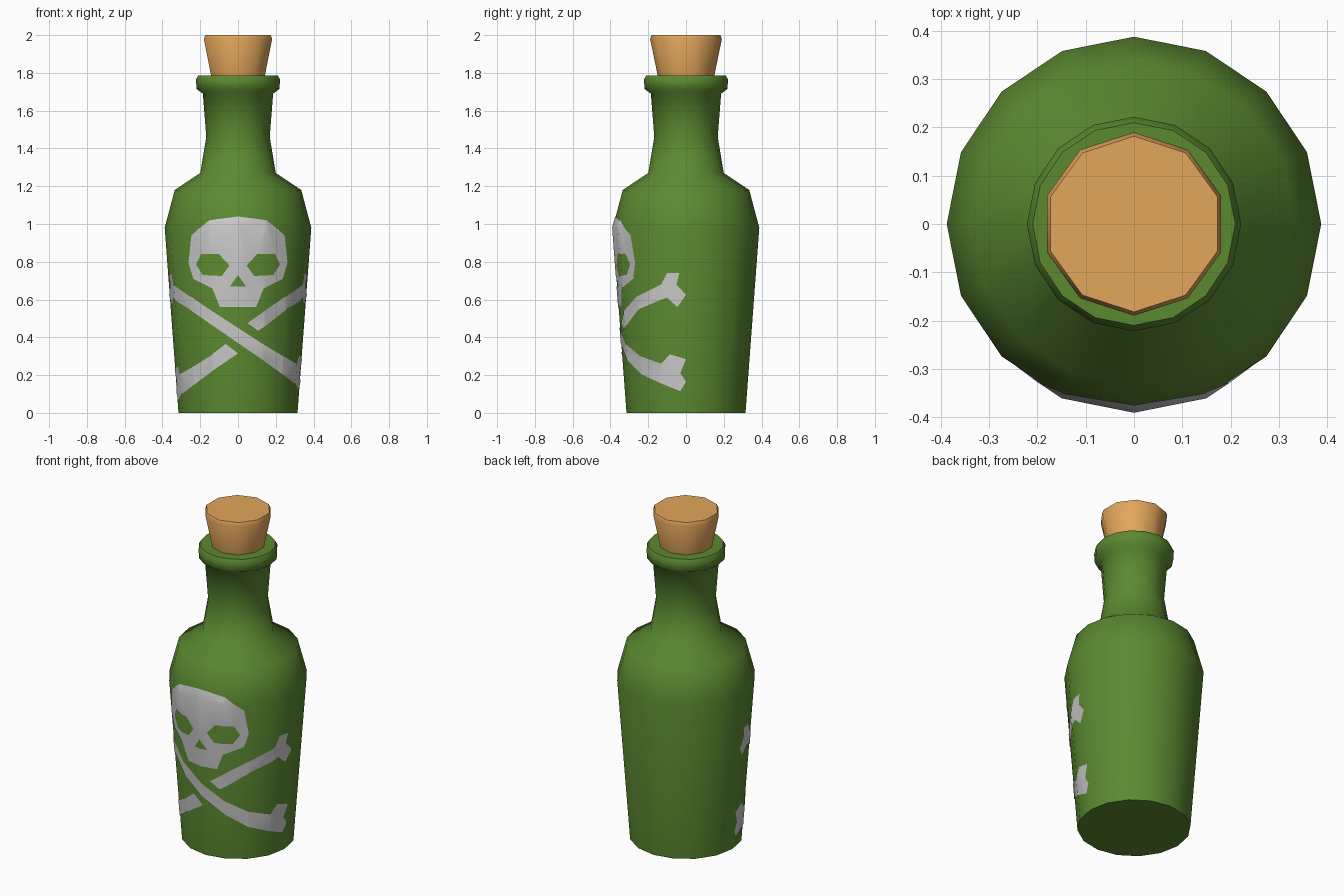
import bpy, bmesh, math

if "Cube" in bpy.data.objects:
    bpy.data.objects.remove(bpy.data.objects["Cube"])

STEP = math.radians(22.5)          # bottle has 16 sides
R0, R1, ZS = 0.315, 0.388, 0.98    # body radius at base and shoulder


def material(name, rgb):
    m = bpy.data.materials.new(name)
    m.diffuse_color = (*rgb, 1)
    m.use_nodes = True
    m.node_tree.nodes["Principled BSDF"].inputs["Base Color"].default_value = m.diffuse_color
    return m


def finish(bm, name, mat, angle):
    me = bpy.data.meshes.new(name)
    bm.to_mesh(me)
    bm.free()
    ob = bpy.data.objects.new(name, me)
    bpy.context.collection.objects.link(ob)
    me.materials.append(mat)
    bpy.ops.object.select_all(action='DESELECT')
    ob.select_set(True)
    bpy.context.view_layer.objects.active = ob
    bpy.ops.object.shade_smooth_by_angle(angle=math.radians(angle))
    return ob


def lathe(name, profile, sides, mat, angle):
    bm = bmesh.new()
    rings = [[bm.verts.new((r * math.sin(2 * math.pi * i / sides),
                            r * math.cos(2 * math.pi * i / sides), z))
              for i in range(sides)] for r, z in profile]
    for a, b in zip(rings, rings[1:]):
        for i in range(sides):
            j = (i + 1) % sides
            bm.faces.new((a[i], a[j], b[j], b[i]))
    bm.faces.new(rings[0])
    bm.faces.new(rings[-1])
    bmesh.ops.recalc_face_normals(bm, faces=bm.faces)
    return finish(bm, name, mat, angle)


green = material("green_glass", (0.105, 0.25, 0.03))
tan = material("cork", (0.76, 0.38, 0.105))
pale = material("pale_paint", (0.56, 0.56, 0.56))

# Bottle body, neck and lip
lathe("bottle", [(R0, 0), (R1, ZS), (0.335, 1.18), (0.2, 1.27), (0.168, 1.46),
                 (0.186, 1.69), (0.22, 1.715), (0.222, 1.765), (0.21, 1.787),
                 (0.15, 1.787)], 16, green, 60)
# Tapered cork stopper
lathe("cork_stopper", [(0.14, 1.73), (0.15, 1.787), (0.19, 1.98), (0.182, 2.0)],
      10, tan, 40)


# Painted emblem: laid out as (facet position, height), then wrapped on the body
def radius(z):
    if z <= ZS:
        return R0 + (R1 - R0) * z / ZS
    return R1 + (0.335 - R1) * (z - ZS) / (1.18 - ZS)


def facet_pos(v, z, f):
    r = radius(z)
    for k in range(4):
        a, b = r * f(k * STEP), r * f((k + 1) * STEP)
        if v <= b or k == 3:
            return k + min(max((v - a) / (b - a), 0), 1)


def front(pts):
    return [(math.copysign(facet_pos(abs(x), z, math.sin), x), z) for x, z in pts]


def side(pts, sign=1, dz=0):
    return [(sign * facet_pos(y, z, lambda t: -math.cos(t)), z + dz) for y, z in pts]


def painted(name, loops):
    bm = bmesh.new()
    edges = []
    for loop in loops:
        vs = [bm.verts.new((s, z, 0)) for s, z in loop]
        edges += [bm.edges.new((vs[i - 1], vs[i])) for i in range(len(vs))]
    bmesh.ops.triangle_fill(bm, edges=edges, use_beauty=True, use_dissolve=False)
    cuts = [((k, 0, 0), (1, 0, 0)) for k in range(-3, 4)] + [((0, ZS, 0), (0, 1, 0))]
    for co, no in cuts:
        bmesh.ops.bisect_plane(bm, geom=bm.verts[:] + bm.edges[:] + bm.faces[:],
                               plane_co=co, plane_no=no, dist=1e-5)
    bm.normal_update()
    for f in bm.faces:
        if f.normal.z < 0:
            f.normal_flip()
    for v in bm.verts:
        s, z = v.co.x, v.co.y
        k = math.floor(s + 1e-5)
        t, r = s - k, radius(z) + 0.003
        a, b = k * STEP, (k + 1) * STEP
        v.co = (r * ((1 - t) * math.sin(a) + t * math.sin(b)),
                -r * ((1 - t) * math.cos(a) + t * math.cos(b)), z)
    finish(bm, name, pale, 60)


def mirror(pts):
    return [(-x, z) for x, z in reversed(pts)]


# Skull with eye and nose holes
half = [(0.095, 0.56), (0.135, 0.66), (0.235, 0.71), (0.26, 0.795),
        (0.245, 0.94), (0.15, 1.02)]
eye = [(0.045, 0.78), (0.10, 0.84), (0.195, 0.84), (0.22, 0.785),
       (0.185, 0.73), (0.085, 0.725)]
nose = [(0, 0.73), (0.042, 0.67), (-0.042, 0.67)]
painted("skull", [front(p) for p in
                  (half + [(0, 1.04)] + mirror(half), eye, mirror(eye), nose)])

# Crossed bones: knobbed ends read from the side, listed top edge to bottom edge
low_end = [(-0.24, 0.30), (-0.13, 0.26), (-0.085, 0.31), (0, 0.285), (-0.03, 0.21),
           (0, 0.165), (-0.03, 0.115), (-0.235, 0.205)]
high_end = [(-0.265, 0.61), (-0.13, 0.68), (-0.10, 0.74), (-0.035, 0.74),
            (-0.05, 0.68), (0, 0.625), (-0.045, 0.56), (-0.10, 0.61), (-0.245, 0.55)]
mid_top = [(-0.13, 0.535), (0, 0.45), (0.13, 0.365)]
mid_low = [(0.13, 0.28), (0, 0.37), (-0.13, 0.46)]
painted("front_bone", [front(mid_top) + side(low_end) + front(mid_low)
                       + side(high_end[::-1], -1)])
painted("rear_bone_upper", [front([(0.105, 0.435), (0.05, 0.475), (0.14, 0.54)])
                            + side(high_end) + front([(0.15, 0.465)])])
painted("rear_bone_lower", [front([(0, 0.315), (-0.065, 0.365), (-0.14, 0.305)])
                            + side(low_end, -1, -0.055) + front([(-0.13, 0.225)])])
